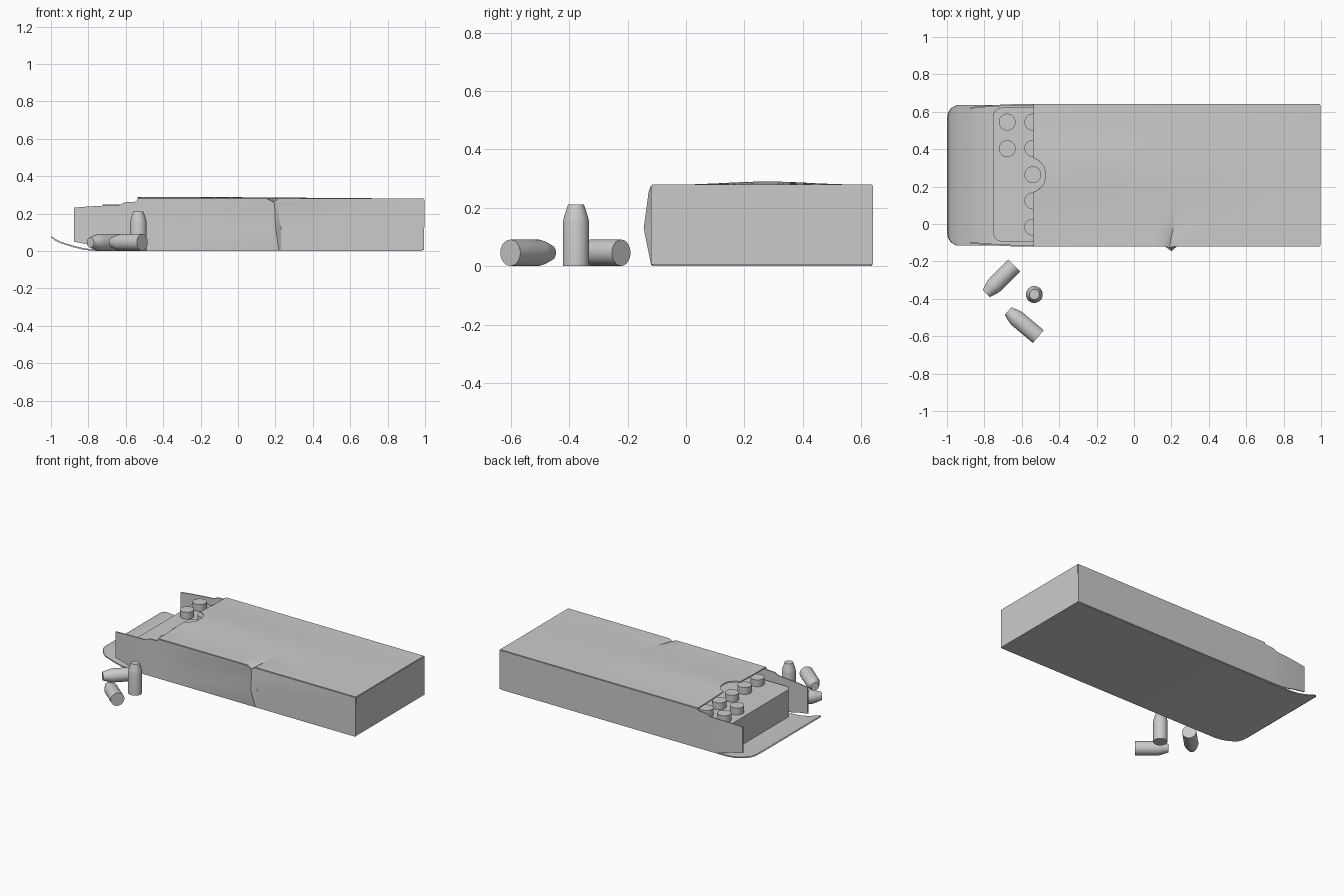
import bpy, bmesh
from math import pi, cos, sqrt
from mathutils import Vector

if "Cube" in bpy.data.objects:
    bpy.data.objects.remove(bpy.data.objects["Cube"])

T = 0.008                       # card thickness
X1, Y0, Y1, H = 0.994, -0.116, 0.637, 0.276


def finish(ob):
    bpy.ops.object.select_all(action='DESELECT')
    ob.select_set(True)
    bpy.context.view_layer.objects.active = ob
    for m in list(ob.modifiers):
        bpy.ops.object.modifier_apply(modifier=m.name)
    bpy.ops.object.shade_smooth_by_angle(angle=0.5)
    return ob


def new_object(name, bm):
    bmesh.ops.recalc_face_normals(bm, faces=bm.faces)
    me = bpy.data.meshes.new(name)
    bm.to_mesh(me)
    bm.free()
    ob = bpy.data.objects.new(name, me)
    bpy.context.collection.objects.link(ob)
    return ob


def sheet(name, rows):
    """Thin card made from a grid of points."""
    bm = bmesh.new()
    g = [[bm.verts.new(p) for p in r] for r in rows]
    for a, b in zip(g, g[1:]):
        for i in range(len(a) - 1):
            bm.faces.new((a[i], a[i + 1], b[i + 1], b[i]))
    ob = new_object(name, bm)
    m = ob.modifiers.new("card", 'SOLIDIFY')
    m.thickness, m.offset = T, 0
    return finish(ob)


def bullet(name, base, direction=(0, 0, 1)):
    """Turned body with a tapered flat tip."""
    bm = bmesh.new()
    profile = [(0.045, 0), (0.045, 0.15), (0.041, 0.168), (0.027, 0.211)]
    prof = [(0, 0)] + profile + [(0, 0.211)]
    vs = [bm.verts.new((r, 0, z)) for r, z in prof]
    es = [bm.edges.new(e) for e in zip(vs, vs[1:])]
    bmesh.ops.spin(bm, geom=vs + es, axis=(0, 0, 1), cent=(0, 0, 0),
                   steps=32, angle=2 * pi, use_merge=True)
    bmesh.ops.remove_doubles(bm, verts=bm.verts, dist=1e-5)
    ob = new_object(name, bm)
    ob.location = base
    ob.rotation_euler = Vector(direction).to_track_quat('Z', 'Y').to_euler()
    return finish(ob)


# Bottom panel with curled, round-cornered flap: x, z, side inset
floor = [(-0.997, 0.077, 0.07), (-0.992, 0.071, 0.04), (-0.975, 0.059, 0.016),
         (-0.945, 0.045, 0), (-0.88, 0.024, 0), (-0.82, 0.01, 0),
         (-0.76, 0.004, 0), (0.985, 0.004, 0)]
sheet("bottom_panel", [[(x, Y0 + s, z), (x, Y1 - s, z)] for x, z, s in floor])

# Closed end
sheet("end_panel", [[(X1 - 0.004 * (z < 0.1), Y0, z), (X1 - 0.004 * (z < 0.1), Y1, z)]
                    for z in (0.006, H)])

# Side walls running into torn end flaps: x, bottom, top, inward lean
flap = [(-0.876, 0.05, 0.232, 0.016), (-0.80, 0.035, 0.238, 0.009),
        (-0.71, 0.012, 0.243, 0.003), (-0.635, 0.005, 0.246, 0),
        (-0.605, 0.005, 0.261, 0), (-0.541, 0.005, 0.264, 0),
        (-0.538, 0.005, H, 0)]


def column(x, lo, hi, y):
    return [(x, y, lo + (hi - lo) * t) for t in (0, 0.46, 0.92, 1)]


back = [column(x, lo, hi, Y1 - s) for x, lo, hi, s in flap]
sheet("back_wall", back + [column(X1, 0.005, H, Y1)])

# Front wall with a crushed, outward-bulging crease
Z = (0.005, 0.13, 0.255, H)
crease = [
    [(0.205, Y0, Z[0]), (0.165, Y0, Z[1]), (0.18, Y0, Z[2]), (0.155, Y0, Z[3])],
    [(0.218, Y0, Z[0]), (0.20, Y0 - 0.025, Z[1]), (0.195, Y0 - 0.008, Z[2]), (0.19, Y0 - 0.006, 0.262)],
    [(0.23, Y0, Z[0]), (0.228, Y0, Z[1]), (0.205, Y0, Z[2]), (0.215, Y0, Z[3])]]
front = [column(x, lo, hi, Y0 + s) for x, lo, hi, s in flap]
sheet("front_wall", front + crease + [column(X1, 0.005, H, Y0)])


# Lid: thumb notch in the open edge, soft bulge, dent above the crease
def lid_row(y):
    d = abs(y - 0.262)
    left = -0.538
    if d < 0.09:
        left = -0.538 + 0.062 * min(1, max(0, 1.3 * sqrt(1 - (d / 0.09) ** 1.5) - 0.15))
    hump = 0.010 * 0.5 * (1 + cos(pi * min(1, abs(y - 0.28) / 0.3)))
    k = max(0, min(1, (0.03 - y) / (0.03 - Y0)))
    xs = [left, -0.42, -0.3, -0.1, 0.10, 0.215 - 0.06 * k, 0.22 - 0.03 * k,
          0.225 - 0.01 * k, 0.4, 0.7, X1]
    row = []
    for i, x in enumerate(xs):
        f = 1 - max(0, (x + 0.3) / 1.294)
        row.append((x, y - (0.006 * k if i == 6 else 0),
                    H + hump * f - (0.016 * k if i == 6 else 0)))
    return row


ys = [Y0, -0.04, 0.03, 0.10, 0.15, 0.172, 0.178, 0.186, 0.20, 0.22, 0.24, 0.262,
      0.284, 0.304, 0.324, 0.338, 0.346, 0.352, 0.40, 0.46, 0.52, 0.58, Y1]
sheet("lid", [lid_row(y) for y in ys])

# Inner tray with rounded front corners
bm = bmesh.new()
bmesh.ops.create_cube(bm, size=1)
for v in bm.verts:
    v.co = ((0.97 if v.co.x > 0 else -0.752), (0.622 if v.co.y > 0 else -0.093),
            (0.2 if v.co.z > 0 else 0.009))
corners = [e for e in bm.edges if all(v.co.x < 0 for v in e.verts)
           and abs(e.verts[0].co.z - e.verts[1].co.z) > 0.1]
bmesh.ops.bevel(bm, geom=corners, offset=0.045, segments=6, profile=0.5, affect='EDGES')
finish(new_object("tray", bm))

# Rounds left in the tray, base up
spots = [(-0.678, 0.545), (-0.678, 0.403)] + [(-0.541, 0.545 - 0.1405 * i) for i in range(5)]
for i, (x, y) in enumerate(spots):
    bullet(f"tray_bullet_{i + 1}", (x, y, 0.248), (0, 0, -1))

# Loose rounds in front
bullet("standing_bullet", (-0.533, -0.377, 0.001))
bullet("lying_bullet_1", (-0.64, -0.222, 0.046), (-0.7, -0.7, 0))
bullet("lying_bullet_2", (-0.512, -0.602, 0.046), (-0.76, 0.64, 0))
